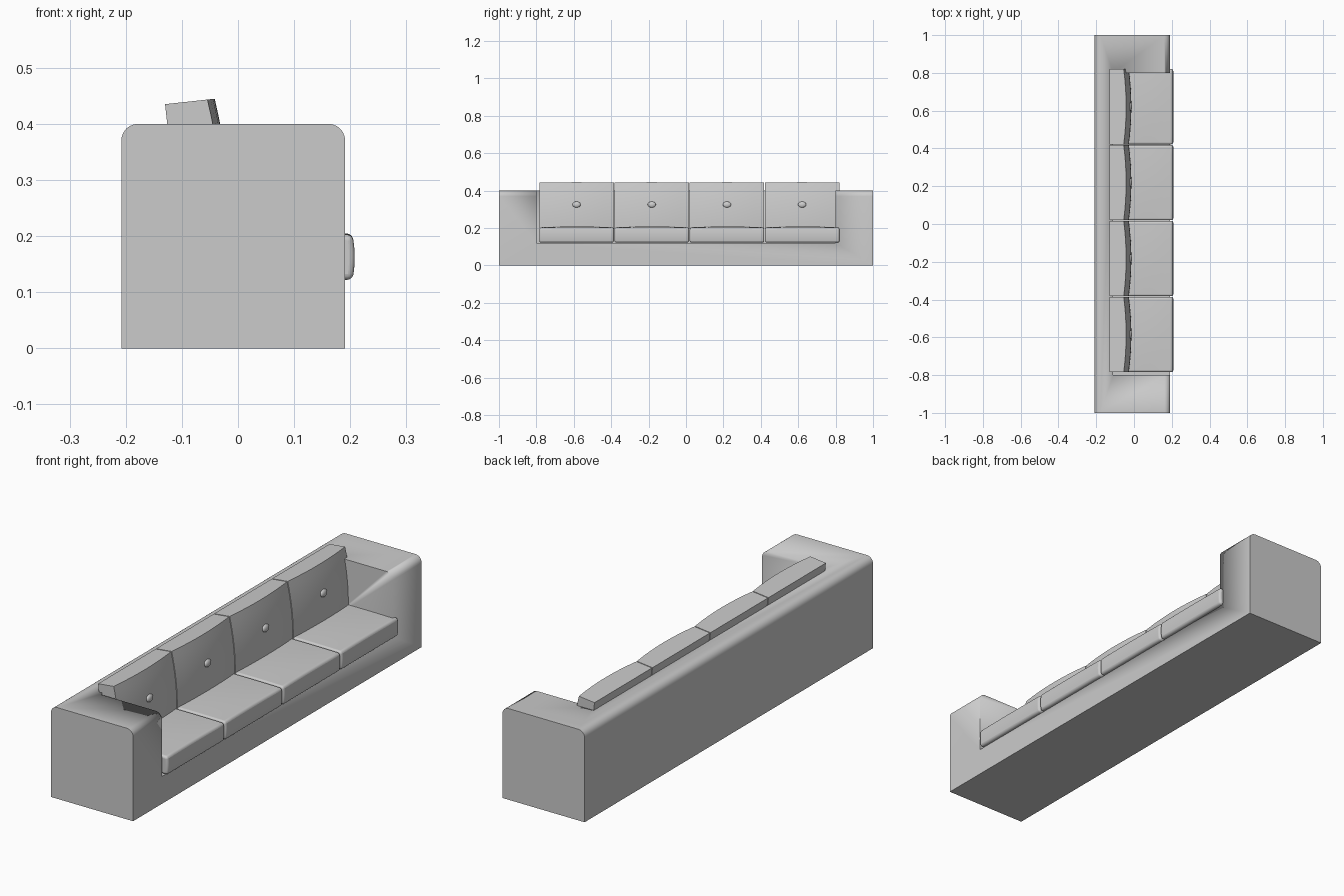
import bpy, bmesh, math
from mathutils import Matrix, Vector

if "Cube" in bpy.data.objects:
    bpy.data.objects.remove(bpy.data.objects["Cube"])

fabric = bpy.data.materials.new("grey fabric")
fabric.diffuse_color = (0.6, 0.6, 0.6, 1)
fabric.use_nodes = True
fabric.node_tree.nodes["Principled BSDF"].inputs["Base Color"].default_value = fabric.diffuse_color


def add(name, bm, angle=35):
    bmesh.ops.recalc_face_normals(bm, faces=bm.faces)
    me = bpy.data.meshes.new(name)
    bm.to_mesh(me)
    bm.free()
    ob = bpy.data.objects.new(name, me)
    bpy.context.collection.objects.link(ob)
    me.materials.append(fabric)
    bpy.ops.object.select_all(action='DESELECT')
    ob.select_set(True)
    bpy.context.view_layer.objects.active = ob
    bpy.ops.object.shade_smooth_by_angle(angle=math.radians(angle))
    return ob


def box(x0, x1, y0, y1, z0, z1, cuts=0):
    bm = bmesh.new()
    m = (Matrix.Translation(((x0 + x1) / 2, (y0 + y1) / 2, (z0 + z1) / 2))
         @ Matrix.Diagonal((x1 - x0, y1 - y0, z1 - z0, 1)))
    bmesh.ops.create_cube(bm, size=1, matrix=m)
    if cuts:
        bmesh.ops.subdivide_edges(bm, edges=bm.edges[:], cuts=cuts, use_grid_fill=True)
    return bm


# Frame: rounded block with the seating bay cut out
def rounded_block():
    x0, x1, h, r = -0.208, 0.191, 0.40, 0.03
    pts = [(x0, 0), (x1, 0)]
    for cx, start in ((x1 - r, 0), (x0 + r, 90)):
        for i in range(7):
            a = math.radians(start + i * 15)
            pts.append((cx + r * math.cos(a), h - r + r * math.sin(a)))
    bm = bmesh.new()
    face = bm.faces.new([bm.verts.new((x, -1, z)) for x, z in pts])
    ext = bmesh.ops.extrude_face_region(bm, geom=[face])
    bmesh.ops.translate(bm, vec=(0, 2, 0),
                        verts=[v for v in ext["geom"] if isinstance(v, bmesh.types.BMVert)])
    return bm


cutter = add("bay_cutter", box(-0.11, 0.5, -0.8, 0.8, 0.12, 0.6))
cutter.hide_render = True
frame = add("frame", rounded_block())
mod = frame.modifiers.new("bay", 'BOOLEAN')
mod.operation = 'DIFFERENCE'
mod.solver = 'EXACT'
mod.object = cutter
bpy.ops.object.modifier_apply(modifier="bay")
bpy.data.objects.remove(cutter)

PITCH, START, HALF = 0.402, -0.786, 0.199
lean = Matrix.Translation((-0.13, 0, 0.435)) @ Matrix.Rotation(math.radians(-6.3), 4, 'Y')

for n in range(4):
    yc = START + PITCH * (n + 0.5)

    # Seat cushion: soft edges, slightly crowned top and front
    bm = box(-0.11, 0.204, yc - HALF, yc + HALF, 0.122, 0.202, cuts=7)
    for v in bm.verts:
        u = (v.co.y - yc) / HALF
        w = (v.co.x - 0.047) / 0.157
        t = (v.co.z - 0.162) / 0.04
        if t > 0.99:
            v.co.z += 0.007 * (1 - u * u * 0.8) * (1 - 0.7 * w * w)
        if w > 0.99:
            v.co.x += 0.004 * (1 - t * t)
    bmesh.ops.recalc_face_normals(bm, faces=bm.faces)
    seat = add(f"seat_cushion_{n + 1}", bm, 40)
    bev = seat.modifiers.new("soft edges", 'BEVEL')
    bev.width = 0.013
    bev.segments = 4
    bev.limit_method = 'ANGLE'
    bev.angle_limit = math.radians(50)

    # Back cushion: leaning slab with a bulging front
    bm = box(0, 0.076, yc - HALF, yc + HALF, -0.25, 0, cuts=7)
    for v in bm.verts:
        u = (v.co.y - yc) / HALF
        w = (v.co.z + 0.125) / 0.125
        if v.co.x > 0.075:
            v.co.x += 0.013 * (1 - u * u) + 0.008 * (1 - w * w)
    bm.transform(lean)
    add(f"back_cushion_{n + 1}", bm)

    # Button in the middle of the back cushion
    bm = bmesh.new()
    bmesh.ops.create_uvsphere(bm, u_segments=16, v_segments=10, radius=1)
    bm.transform(lean @ Matrix.Translation((0.098, yc, -0.121))
                 @ Matrix.Diagonal((0.009, 0.022, 0.016, 1)))
    add(f"button_{n + 1}", bm, 60)
